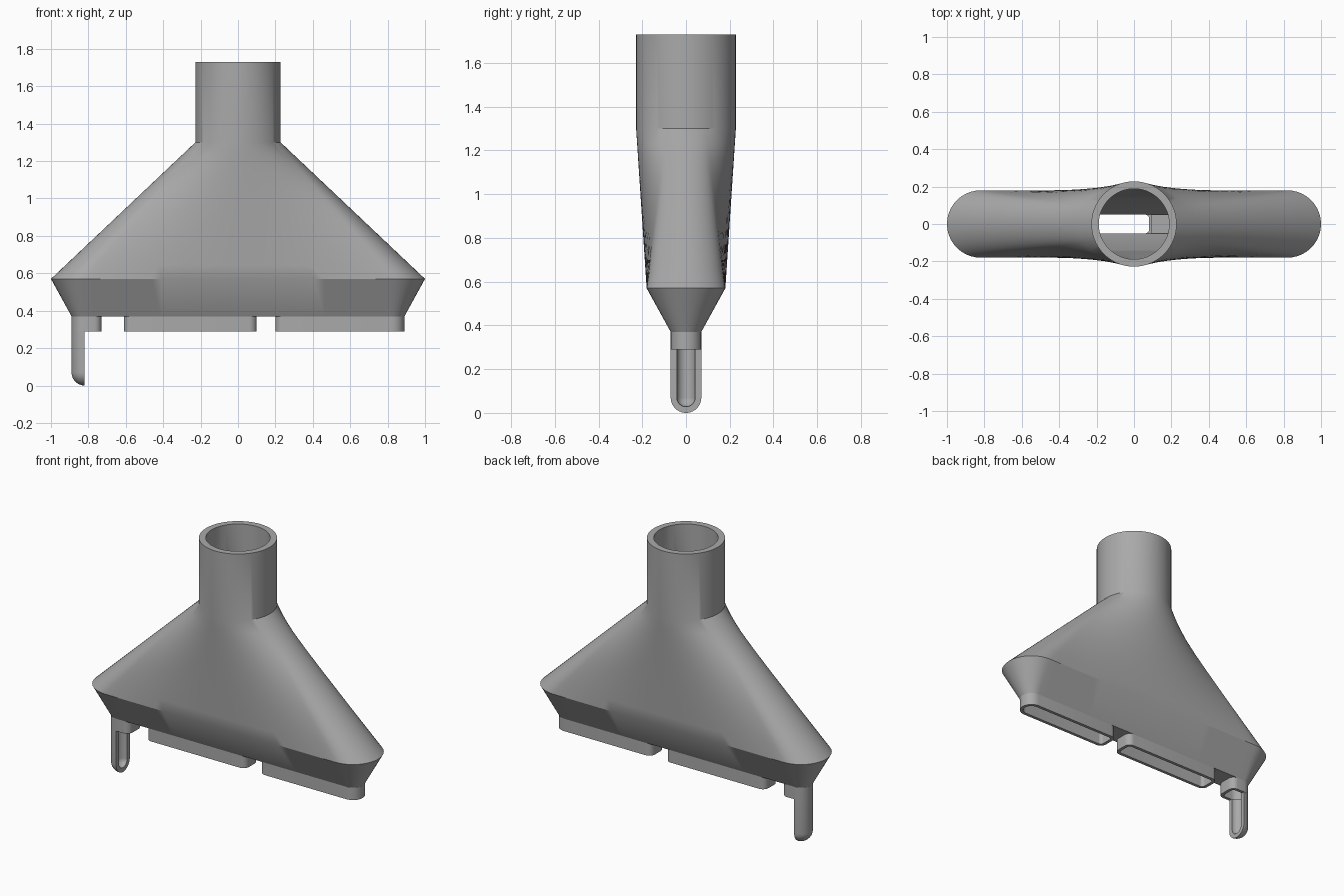
import bpy, bmesh, math

cube = bpy.data.objects.get("Cube")
if cube:
    bpy.data.objects.remove(cube, do_unlink=True)

mat = bpy.data.materials.new("plain grey")
mat.use_nodes = True
GREY = (0.4, 0.4, 0.4, 1)
mat.diffuse_color = GREY
mat.node_tree.nodes["Principled BSDF"].inputs["Base Color"].default_value = GREY

WALL = 0.02
FOOT_TOP, FOOT_BOTTOM = 0.37, 0.29
HALF = 0.82            # straight half length of the long slot
END_N, SIDE_N = 20, 32   # segments on each round end and each long side


def finish(name, bm):
    bmesh.ops.remove_doubles(bm, verts=bm.verts, dist=1e-5)
    bmesh.ops.recalc_face_normals(bm, faces=bm.faces)
    mesh = bpy.data.meshes.new(name)
    bm.to_mesh(mesh)
    bm.free()
    obj = bpy.data.objects.new(name, mesh)
    bpy.context.collection.objects.link(obj)
    mesh.materials.append(mat)
    bpy.ops.object.select_all(action='DESELECT')
    obj.select_set(True)
    bpy.context.view_layer.objects.active = obj
    bpy.ops.object.shade_smooth_by_angle(angle=math.radians(28))
    return obj


def closed_shell(name, rings):
    """Skin rings into a tube whose last ring joins the first again."""
    bm = bmesh.new()
    rows = [[bm.verts.new(p) for p in ring] for ring in rings]
    for a, b in zip(rows, rows[1:] + rows[:1]):
        for i in range(len(a)):
            j = (i + 1) % len(a)
            bm.faces.new((a[i], a[j], b[j], b[i]))
    return finish(name, bm)


def stadium(r, z):
    pts = []
    for s in (1, -1):
        for i in range(END_N):
            a = math.pi * (i / END_N - 0.5)
            pts.append((s * (HALF + r * math.cos(a)), s * r * math.sin(a), z))
        for i in range(SIDE_N):
            pts.append((s * HALF * (1 - 2 * i / SIDE_N), s * r, z))
    return pts


def circle(r, z):
    # Round ends of the slot meet a narrow arc of the circle
    half_arc = math.radians(23)
    pts = []
    for s in (1, -1):
        angles = [half_arc * (2 * i / END_N - 1) for i in range(END_N)]
        angles += [half_arc + (math.pi - 2 * half_arc) * i / SIDE_N for i in range(SIDE_N)]
        pts += [(s * r * math.cos(a), s * r * math.sin(a), z) for a in angles]
    return pts


def blend(a, b, n=10):
    return [[tuple(u + (v - u) * k / n for u, v in zip(p, q)) for p, q in zip(a, b)]
            for k in range(n + 1)]


# Hopper: round spout flaring into a long slot, hollow throughout
outer = [circle(0.228, 1.73)] + blend(circle(0.228, 1.30), stadium(0.18, 0.57))
outer.append(stadium(0.07, FOOT_TOP))
inner = [circle(0.188, 1.73)] + blend(circle(0.188, 1.30), stadium(0.14, 0.57))
inner.append(stadium(0.07 - WALL, FOOT_TOP))
closed_shell("hopper", outer + inner[::-1])


def slot(x0, x1, w, r0, r1, z, n=8):
    pts = []
    corners = ((x1 - r1, w - r1, r1, 0), (x0 + r0, w - r0, r0, 1),
               (x0 + r0, r0 - w, r0, 2), (x1 - r1, r1 - w, r1, 3))
    for cx, cy, r, quarter in corners:
        for i in range(n + 1):
            a = math.pi / 2 * (quarter + i / n)
            pts.append((cx + r * math.cos(a), cy + r * math.sin(a), z))
    return pts


# Outlet feet: short hollow skirts
FEET = {"right_foot": (-0.89, -0.73, 0.069, 0.04),
        "middle_foot": (-0.61, 0.10, 0.04, 0.04),
        "left_foot": (0.20, 0.89, 0.04, 0.069)}
for name, (x0, x1, r0, r1) in FEET.items():
    out = [slot(x0, x1, 0.07, r0, r1, z) for z in (FOOT_TOP, FOOT_BOTTOM)]
    ins = [slot(x0 + WALL, x1 - WALL, 0.07 - WALL, r0 - WALL, r1 - WALL, z)
           for z in (FOOT_BOTTOM, FOOT_TOP)]
    closed_shell(name, out + ins)

# Floor bridges between the feet
for name, x0, x1 in (("right_bridge", -0.74, -0.60), ("left_bridge", 0.09, 0.21)):
    bm = bmesh.new()
    bmesh.ops.create_cube(bm, size=1)
    for v in bm.verts:
        v.co = ((x0 + x1) / 2 + v.co.x * (x1 - x0), v.co.y * 0.104,
                FOOT_TOP + WALL * (v.co.z + 0.5))
    finish(name, bm)


# Prong: half capsule shell, open toward the middle
def half_capsule(r, n=10):
    rows = [(FOOT_BOTTOM, r)]
    rows += [(0.07 - r * math.sin(math.pi / 2 * k / n),
              r * math.cos(math.pi / 2 * k / n)) for k in range(n + 1)]
    angles = [math.pi * (0.5 + i / 20) for i in range(21)]
    return [[(-HALF + q * math.cos(a), q * math.sin(a), z) for a in angles] for z, q in rows]


bm = bmesh.new()
skins = [[[bm.verts.new(p) for p in row] for row in half_capsule(r)] for r in (0.07, 0.042)]
for skin in skins:
    for a, b in zip(skin, skin[1:]):
        for i in range(len(a) - 1):
            bm.faces.new((a[i], a[i + 1], b[i + 1], b[i]))
big, small = skins
for k in range(len(big) - 1):
    for e in (0, -1):
        bm.faces.new((big[k][e], big[k + 1][e], small[k + 1][e], small[k][e]))
for i in range(len(big[0]) - 1):
    bm.faces.new((big[0][i], big[0][i + 1], small[0][i + 1], small[0][i]))
finish("prong", bm)
